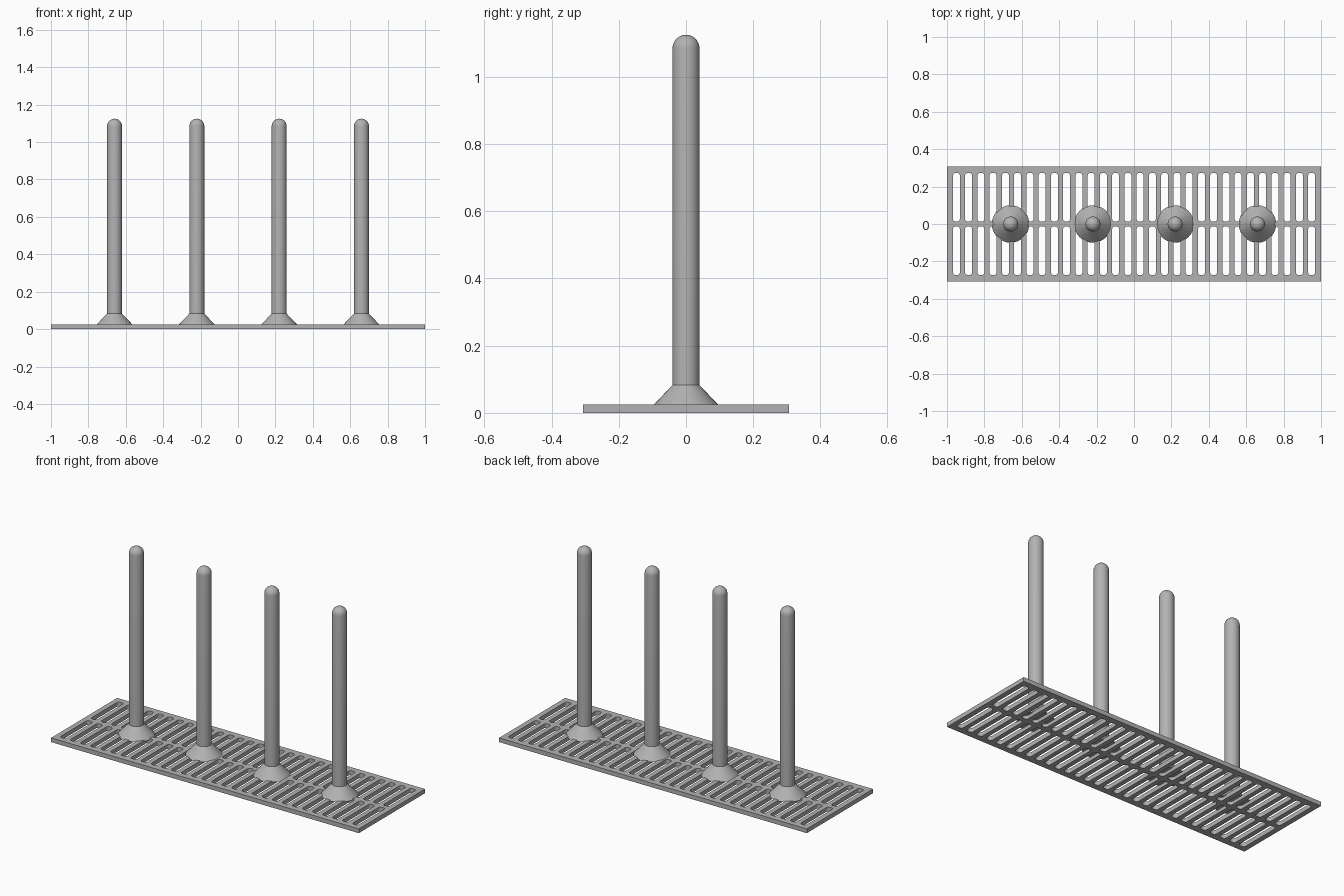
import bpy
import bmesh
from math import sin, cos, pi

cube = bpy.data.objects.get("Cube")
if cube:
    bpy.data.objects.remove(cube)

PLATE_TOP = 0.025
HALF_DEPTH = 0.307
SLOTS = 30
PITCH = 1.9 / (SLOTS - 1)

grey = bpy.data.materials.new("plain grey")
grey.use_nodes = True
colour = (0.45, 0.45, 0.45, 1)
grey.diffuse_color = colour
grey.node_tree.nodes["Principled BSDF"].inputs["Base Color"].default_value = colour


def add_mesh(name, bm, smooth):
    bmesh.ops.recalc_face_normals(bm, faces=bm.faces)
    mesh = bpy.data.meshes.new(name)
    bm.to_mesh(mesh)
    bm.free()
    mesh.materials.append(grey)
    ob = bpy.data.objects.new(name, mesh)
    bpy.context.collection.objects.link(ob)
    if smooth:
        bpy.ops.object.select_all(action="DESELECT")
        ob.select_set(True)
        bpy.context.view_layer.objects.active = ob
        bpy.ops.object.shade_smooth_by_angle(angle=pi / 6)
    return ob


def rounded_rect(cx, cy, hx, hy, r, steps=4):
    """Outline of a rectangle with rounded corners."""
    points = []
    for quarter, (sx, sy) in enumerate([(1, 1), (-1, 1), (-1, -1), (1, -1)]):
        for i in range(steps + 1):
            a = (quarter + i / steps) * pi / 2
            points.append((cx + sx * (hx - r) + r * cos(a),
                           cy + sy * (hy - r) + r * sin(a)))
    return points


def lathe(name, x, profile, sides=32):
    """Spin a (radius, height) profile around a vertical axis at x."""
    bm = bmesh.new()
    verts = [bm.verts.new((r, 0, z)) for r, z in profile]
    edges = [bm.edges.new(pair) for pair in zip(verts, verts[1:])]
    bmesh.ops.spin(bm, geom=verts + edges, cent=(0, 0, 0), axis=(0, 0, 1),
                   angle=2 * pi, steps=sides)
    bmesh.ops.remove_doubles(bm, verts=bm.verts, dist=0.0001)
    ob = add_mesh(name, bm, True)
    ob.location.x = x


# Slotted base plate: outline and slot loops filled flat, then extruded
loops = [[(-1, -HALF_DEPTH), (1, -HALF_DEPTH), (1, HALF_DEPTH), (-1, HALF_DEPTH)]]
for i in range(SLOTS):
    for side in (-1, 1):
        loops.append(rounded_rect(-0.95 + i * PITCH, side * 0.143, 0.019, 0.13, 0.015))
bm = bmesh.new()
edges = []
for loop in loops:
    verts = [bm.verts.new((x, y, 0)) for x, y in loop]
    edges += [bm.edges.new((verts[i - 1], verts[i])) for i in range(len(verts))]
bmesh.ops.triangle_fill(bm, edges=edges, use_beauty=True, normal=(0, 0, 1))
grown = bmesh.ops.extrude_face_region(bm, geom=bm.faces[:], use_keep_orig=True)
top = [v for v in grown["geom"] if isinstance(v, bmesh.types.BMVert)]
bmesh.ops.translate(bm, verts=top, vec=(0, 0, PLATE_TOP))
add_mesh("slotted_plate", bm, False)

# Round-topped posts, each with a flared collar
R = 0.04
dome = [(R * cos(i * pi / 16), 1.085 + R * sin(i * pi / 16)) for i in range(9)]
for n, x in enumerate((-0.66, -0.22, 0.22, 0.66), 1):
    lathe(f"post_{n}", x, [(0, 0.03), (R, 0.03)] + dome)
    lathe(f"collar_{n}", x, [(0, 0.02), (0.1, 0.02), (R, 0.083), (0, 0.083)])
